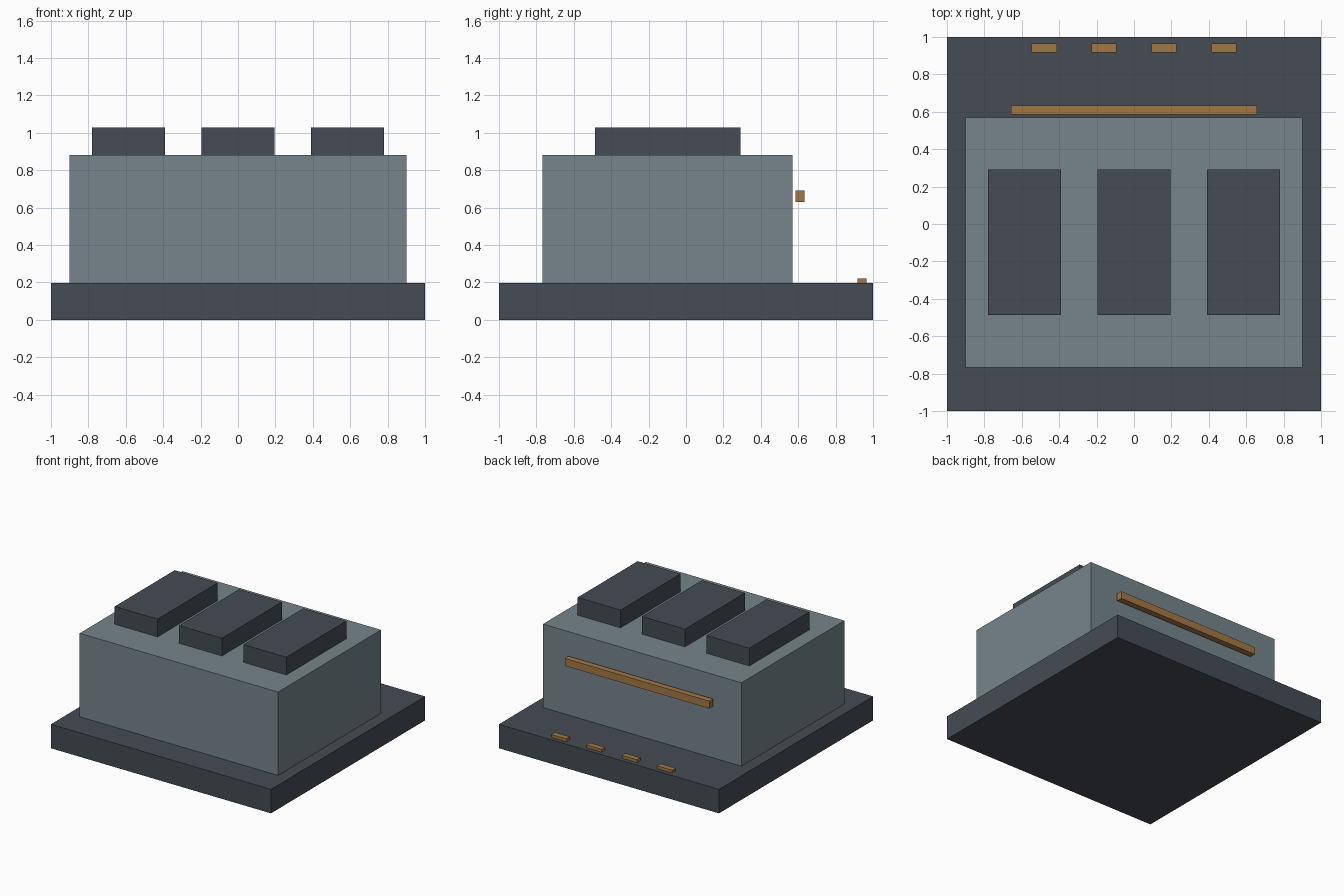
import bpy

if "Cube" in bpy.data.objects:
    bpy.data.objects.remove(bpy.data.objects["Cube"])


def material(name, rgb):
    m = bpy.data.materials.new(name)
    m.diffuse_color = (*rgb, 1)
    m.use_nodes = True
    m.node_tree.nodes["Principled BSDF"].inputs["Base Color"].default_value = m.diffuse_color
    return m


DARK = material("dark_slate", (0.058, 0.072, 0.087))
GREY = material("blue_grey", (0.18, 0.235, 0.26))
BRONZE = material("bronze", (0.36, 0.19, 0.06))


def box(name, x, y, z, mat):
    """Box from (min, max) pairs on each axis."""
    spans = (x, y, z)
    bpy.ops.mesh.primitive_cube_add(size=1, location=[(a + b) / 2 for a, b in spans])
    ob = bpy.context.object
    ob.name = name
    ob.scale = [b - a for a, b in spans]
    bpy.ops.object.transform_apply(location=False, rotation=False, scale=True)
    ob.data.materials.append(mat)
    return ob


# Square base slab and main block
box("base_slab", (-1, 1), (-1, 1), (0, 0.197), DARK)
box("main_block", (-0.902, 0.902), (-0.768, 0.569), (0.197, 0.882), GREY)

# Three raised roof blocks
for i, cx in enumerate((-0.585, 0, 0.585)):
    box(f"roof_block_{i + 1}", (cx - 0.195, cx + 0.195), (-0.487, 0.292), (0.882, 1.028), DARK)

# Long bar just off the back wall
box("back_bar", (-0.657, 0.657), (0.585, 0.634), (0.629, 0.69), BRONZE)

# Row of small marker strips along the back edge of the base
for i in range(4):
    cx = -0.481 + i * 0.3207
    box(f"marker_strip_{i + 1}", (cx - 0.068, cx + 0.068), (0.918, 0.964), (0.197, 0.22), BRONZE)
